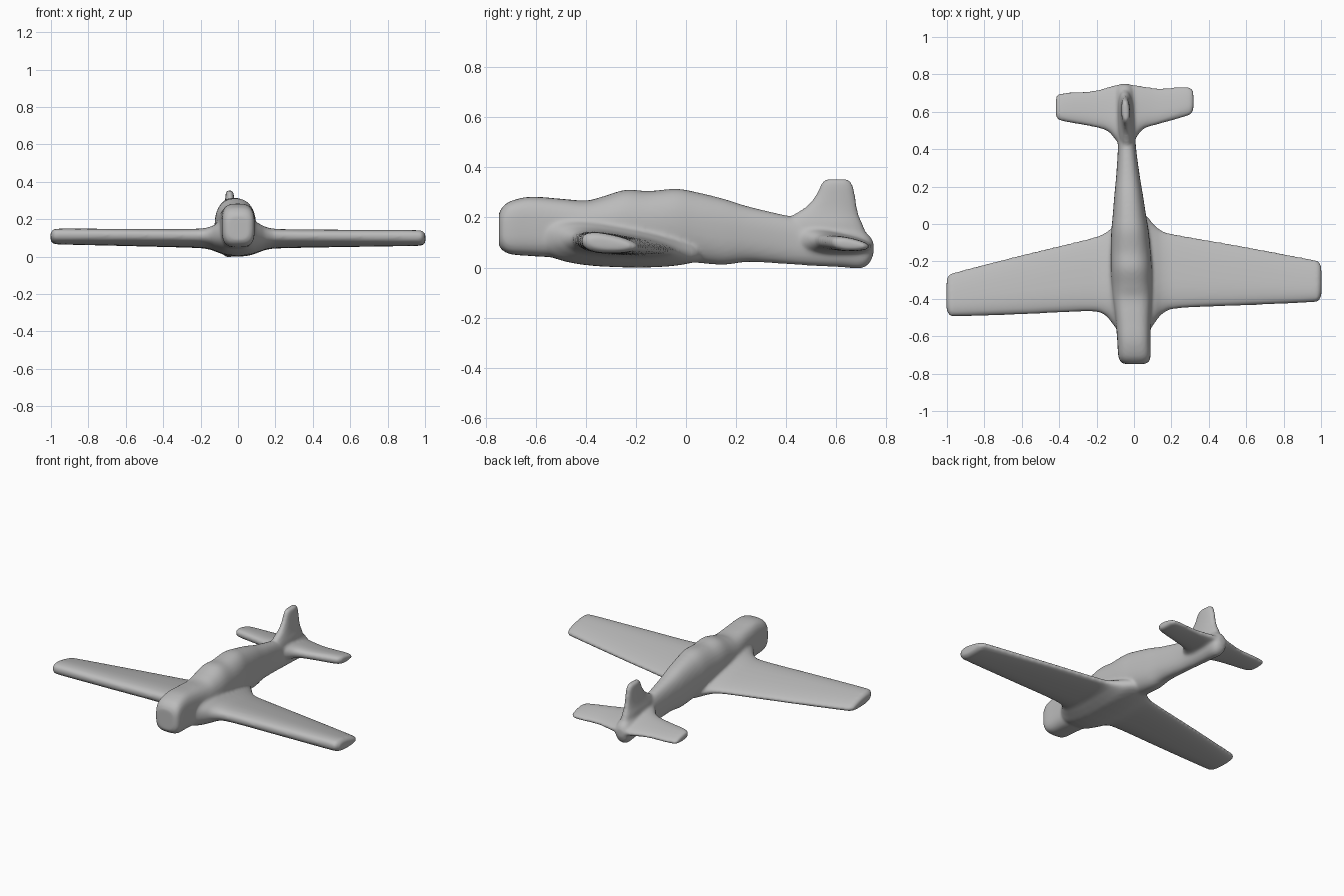
import bpy, bmesh, math
from mathutils import Vector

if "Cube" in bpy.data.objects:
    bpy.data.objects.remove(bpy.data.objects["Cube"])

SIDES = 32


def curve(rows, steps=5):
    """Smoothly resample rows of section parameters (Catmull-Rom)."""
    rows = [Vector(r) for r in rows]
    out = []
    for i in range(len(rows) - 1):
        a, b = rows[max(i - 1, 0)], rows[i]
        c, d = rows[i + 1], rows[min(i + 2, len(rows) - 1)]
        for k in range(steps):
            t = k / steps
            out.append(0.5 * (2 * b + (c - a) * t + (2 * a - 5 * b + 4 * c - d) * t ** 2
                              + (3 * b - a - 3 * c + d) * t ** 3))
    return out + [rows[-1]]


def ring(n):
    """Unit superellipse."""
    for i in range(SIDES):
        a = 2 * math.pi * i / SIDES
        c, s = math.cos(a), math.sin(a)
        yield math.copysign(abs(c) ** (2 / n), c), math.copysign(abs(s) ** (2 / n), s)


def loft(bm, sections):
    loops = [[bm.verts.new(p) for p in sec] for sec in sections]
    for a, b in zip(loops, loops[1:]):
        for i in range(SIDES):
            j = (i + 1) % SIDES
            bm.faces.new((a[i], a[j], b[j], b[i]))
    bm.faces.new(loops[0][::-1])
    bm.faces.new(loops[-1])


def axis_x(y):
    return -0.023 - 0.036 * y


def fuselage(bm):
    # y, bottom, top, half width, squareness
    rows = [(-.748, .09, .215, .055, 3), (-.735, .07, .24, .077, 3.2), (-.70, .053, .266, .087, 3.4),
            (-.62, .046, .283, .089, 3.2), (-.5, .039, .275, .095, 3), (-.4, .032, .268, .105, 2.7),
            (-.33, .026, .285, .108, 2.4), (-.24, .026, .311, .11, 2.3), (-.15, .029, .306, .107, 2.3),
            (-.04, .023, .315, .10, 2.3), (.04, .019, .302, .09, 2.3), (.15, .011, .275, .077, 2.4),
            (.25, .022, .244, .064, 2.4), (.4, .014, .209, .049, 2.4), (.5, .007, .19, .048, 2.3),
            (.62, .001, .18, .052, 2.2), (.7, -.003, .15, .05, 2.2), (.735, .02, .125, .04, 2.2),
            (.75, .055, .1, .02, 2)]
    secs = []
    for y, lo, hi, w, n in curve(rows):
        secs.append([(axis_x(y) + w * u, y, (lo + hi) / 2 + (hi - lo) / 2 * v) for u, v in ring(n)])
    loft(bm, secs)


def wing(bm, rows, z0, y0, slope):
    # rows: x, leading y, trailing y, half thickness
    secs = []
    for x, lead, trail, h in curve(rows):
        mid, half = (lead + trail) / 2, (trail - lead) / 2
        pts = []
        for u, v in ring(2.4):
            y = mid + half * u
            pts.append((x, y, z0 - slope * (y - y0) + h * v * (1 - 0.3 * u)))
        secs.append(pts)
    loft(bm, secs)


def fin(bm):
    # z, leading y, trailing y, half thickness
    rows = [(.10, .40, .735, .045), (.17, .39, .708, .042), (.205, .42, .693, .034),
            (.24, .475, .684, .028), (.28, .512, .678, .025), (.32, .533, .67, .023),
            (.342, .545, .66, .02), (.353, .56, .645, .014)]
    secs = []
    for z, lead, trail, h in curve(rows):
        mid, half = (lead + trail) / 2, (trail - lead) / 2
        secs.append([(axis_x(mid + half * u) + h * v, mid + half * u, z) for u, v in ring(2.4)])
    loft(bm, secs)


bm = bmesh.new()
fuselage(bm)
# main wings, flared at the roots
wing(bm, [(-1.002, -.46, -.29, .02), (-.985, -.488, -.268, .034), (-.94, -.494, -.253, .038),
          (-.6, -.483, -.165, .04), (-.25, -.468, -.08, .043), (-.16, -.485, -.048, .05),
          (-.11, -.54, -.01, .068), (-.06, -.60, .05, .085), (0, -.61, .07, .09),
          (.06, -.60, .05, .085), (.11, -.53, -.005, .068), (.16, -.475, -.04, .05),
          (.25, -.45, -.06, .043), (.6, -.435, -.122, .04), (.94, -.419, -.187, .038),
          (.985, -.41, -.20, .034), (1.002, -.385, -.225, .02)], .10, -.35, .11)
# tailplane
wing(bm, [(-.418, .58, .68, .014), (-.405, .558, .695, .023), (-.36, .545, .703, .027),
          (-.22, .52, .713, .028), (-.14, .495, .733, .034), (-.09, .44, .745, .045),
          (-.05, .41, .75, .05), (-.005, .44, .745, .045), (.05, .507, .737, .034),
          (.13, .533, .727, .028), (.26, .57, .733, .027), (.305, .588, .728, .023),
          (.318, .615, .71, .014)], .095, .63, .11)
fin(bm)
bmesh.ops.recalc_face_normals(bm, faces=bm.faces[:])

mesh = bpy.data.meshes.new("airframe")
bm.to_mesh(mesh)
bm.free()
plane = bpy.data.objects.new("airframe", mesh)
bpy.context.collection.objects.link(plane)

grey = bpy.data.materials.new("plain grey")
grey.diffuse_color = (0.5, 0.5, 0.5, 1)
grey.use_nodes = True
grey.node_tree.nodes["Principled BSDF"].inputs["Base Color"].default_value = grey.diffuse_color
mesh.materials.append(grey)

# fuse the parts into one soft skin
remesh = plane.modifiers.new("fuse", 'REMESH')
remesh.mode = 'VOXEL'
remesh.voxel_size = 0.009
remesh.use_smooth_shade = True
soften = plane.modifiers.new("soften", 'SMOOTH')
soften.factor = 0.5
soften.iterations = 8
